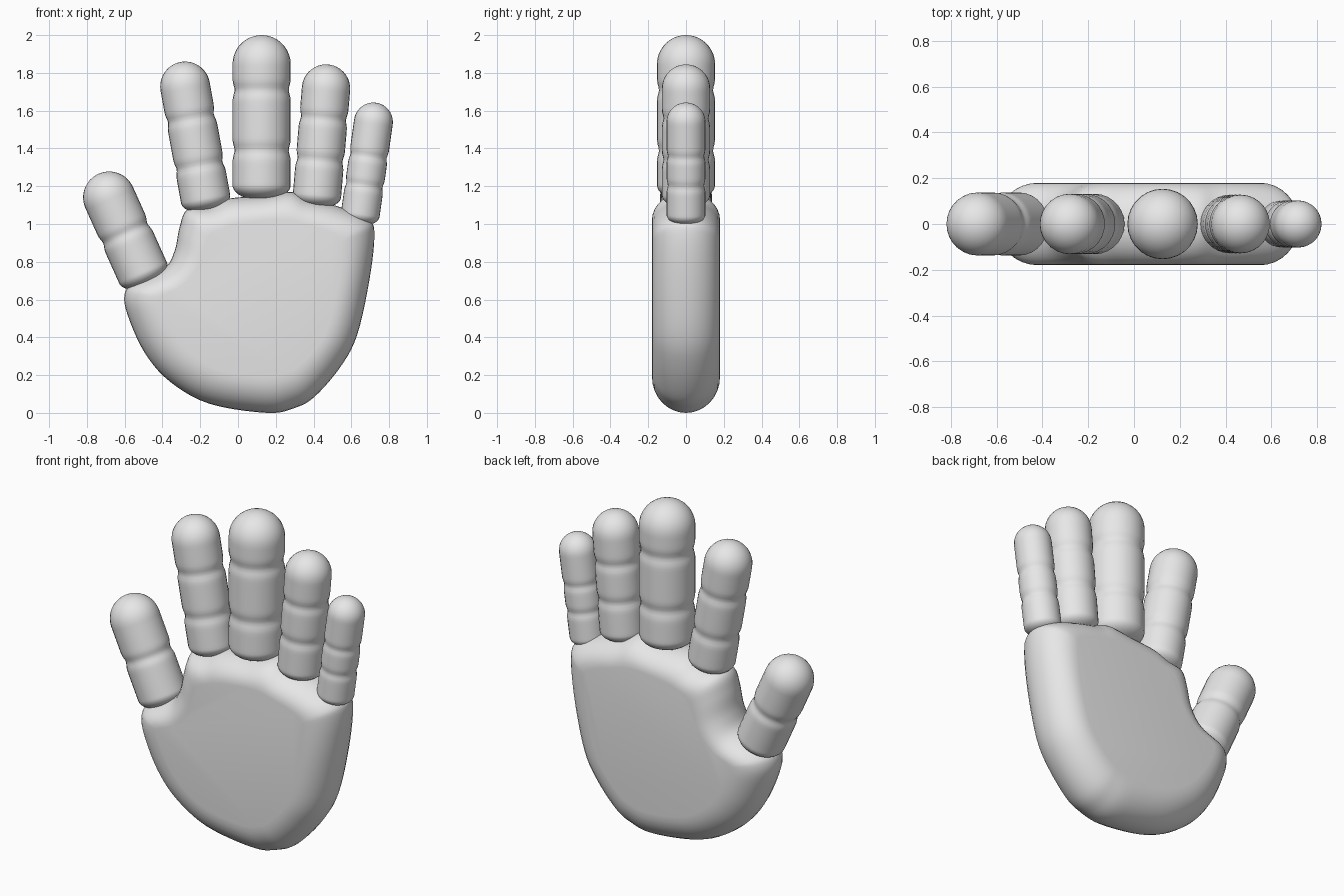
import bpy, bmesh, math
from mathutils import Vector, Matrix

if "Cube" in bpy.data.objects:
    bpy.data.objects.remove(bpy.data.objects["Cube"])

mat = bpy.data.materials.new("light grey")
mat.diffuse_color = (0.8, 0.8, 0.8, 1)
mat.use_nodes = True
mat.node_tree.nodes["Principled BSDF"].inputs["Base Color"].default_value = mat.diffuse_color


def finish(bm, name):
    bmesh.ops.recalc_face_normals(bm, faces=bm.faces)
    mesh = bpy.data.meshes.new(name)
    bm.to_mesh(mesh)
    bm.free()
    mesh.materials.append(mat)
    obj = bpy.data.objects.new(name, mesh)
    bpy.context.collection.objects.link(obj)
    bpy.ops.object.select_all(action='DESELECT')
    obj.select_set(True)
    bpy.context.view_layer.objects.active = obj
    bpy.ops.object.shade_smooth_by_angle(angle=math.radians(40))
    return obj


def skin(bm, rings):
    """Bridge closed rings of points and cap both ends."""
    vs = [[bm.verts.new(p) for p in ring] for ring in rings]
    n = len(vs[0])
    for a, b in zip(vs, vs[1:]):
        for i in range(n):
            j = (i + 1) % n
            bm.faces.new((a[i], a[j], b[j], b[i]))
    bm.faces.new(vs[0])
    bm.faces.new(vs[-1])


def smooth_loop(pts, steps=5):
    """Closed Catmull-Rom curve through the points."""
    out, n = [], len(pts)
    for i in range(n):
        a, b, c, d = (Vector(pts[(i + k) % n]) for k in (-1, 0, 1, 2))
        for s in range(steps):
            t = s / steps
            out.append(0.5 * (2 * b + (c - a) * t + (2 * a - 5 * b + 4 * c - d) * t * t
                              + (3 * b - a - 3 * c + d) * t ** 3))
    return out


# Palm: outer silhouette (x, z) paired with the edge of the flat face (x, z)
outline = [
    (-.60, .63, -.42, .60), (-.55, .69, -.40, .63), (-.39, .765, -.30, .67),
    (-.335, .86, -.21, .77), (-.31, .98, -.17, .89), (-.27, 1.075, -.14, .95),
    (-.15, 1.095, -.07, .98), (-.045, 1.135, 0, 1.0), (.14, 1.15, .14, 1.02),
    (.28, 1.17, .26, 1.02), (.38, 1.13, .35, 1.0), (.54, 1.09, .46, .97),
    (.69, 1.025, .54, .93), (.722, .94, .55, .87), (.695, .70, .53, .67),
    (.63, .41, .47, .44), (.54, .24, .40, .33), (.405, .085, .31, .24),
    (.30, .026, .25, .21), (.155, 0, .14, .19), (-.15, .048, -.08, .22),
    (-.36, .165, -.23, .30), (-.495, .32, -.33, .41), (-.585, .52, -.40, .53)]
outer = smooth_loop([p[:2] for p in outline])
inner = smooth_loop([p[2:] for p in outline])
rings = []
for k in range(-8, 9):
    a = k / 8 * math.pi / 2
    y, w = 0.18 * math.sin(a), math.cos(a)
    rings.append([(q.lerp(p, w).x, y, q.lerp(p, w).y) for p, q in zip(outer, inner)])
bm = bmesh.new()
skin(bm, rings)
finish(bm, "palm")


def finger(name, base, tip, r, joints, sides=28):
    """Round-tipped finger from base end to tip centre, creased at joint heights."""
    b, t = Vector((base[0], 0, base[1])), Vector((tip[0], 0, tip[1]))
    axis = t - b
    length = axis.length
    cuts = [(z - base[1]) / (tip[1] - base[1]) * length for z in joints]
    cap = 0.5 * r
    profile = []
    for k in range(8):                      # blunt rounded base
        a = (k + 0.3) / 8 * math.pi / 2
        profile.append((r * math.sin(a) ** 0.8, cap * (1 - math.cos(a))))
    for k in range(37):                     # shaft with shallow joint creases
        h = cap + (length - cap) * k / 36
        dip = sum(math.exp(-((h - c) / (0.2 * r)) ** 2) for c in cuts)
        profile.append((r * (1 - 0.07 * dip), h))
    for k in range(1, 10):                  # hemispherical tip
        a = k / 9.4 * math.pi / 2
        profile.append((r * math.cos(a), length + r * math.sin(a)))
    rot = Matrix.Translation(b) @ axis.to_track_quat('Z', 'Y').to_matrix().to_4x4()
    bm = bmesh.new()
    skin(bm, [[rot @ Vector((rad * math.cos(i * math.tau / sides),
                             rad * math.sin(i * math.tau / sides), h))
               for i in range(sides)] for rad, h in profile])
    finish(bm, name)


finger("thumb", (-.475, .68), (-.682, 1.14), .138, [.95])
finger("index_finger", (-.16, 1.07), (-.28, 1.728), .132, [1.31, 1.56])
finger("middle_finger", (.125, 1.13), (.125, 1.846), .154, [1.39, 1.71])
finger("ring_finger", (.413, 1.09), (.466, 1.717), .128, [1.34, 1.56])
finger("little_finger", (.64, 1.0), (.717, 1.54), .103, [1.205, 1.36])
